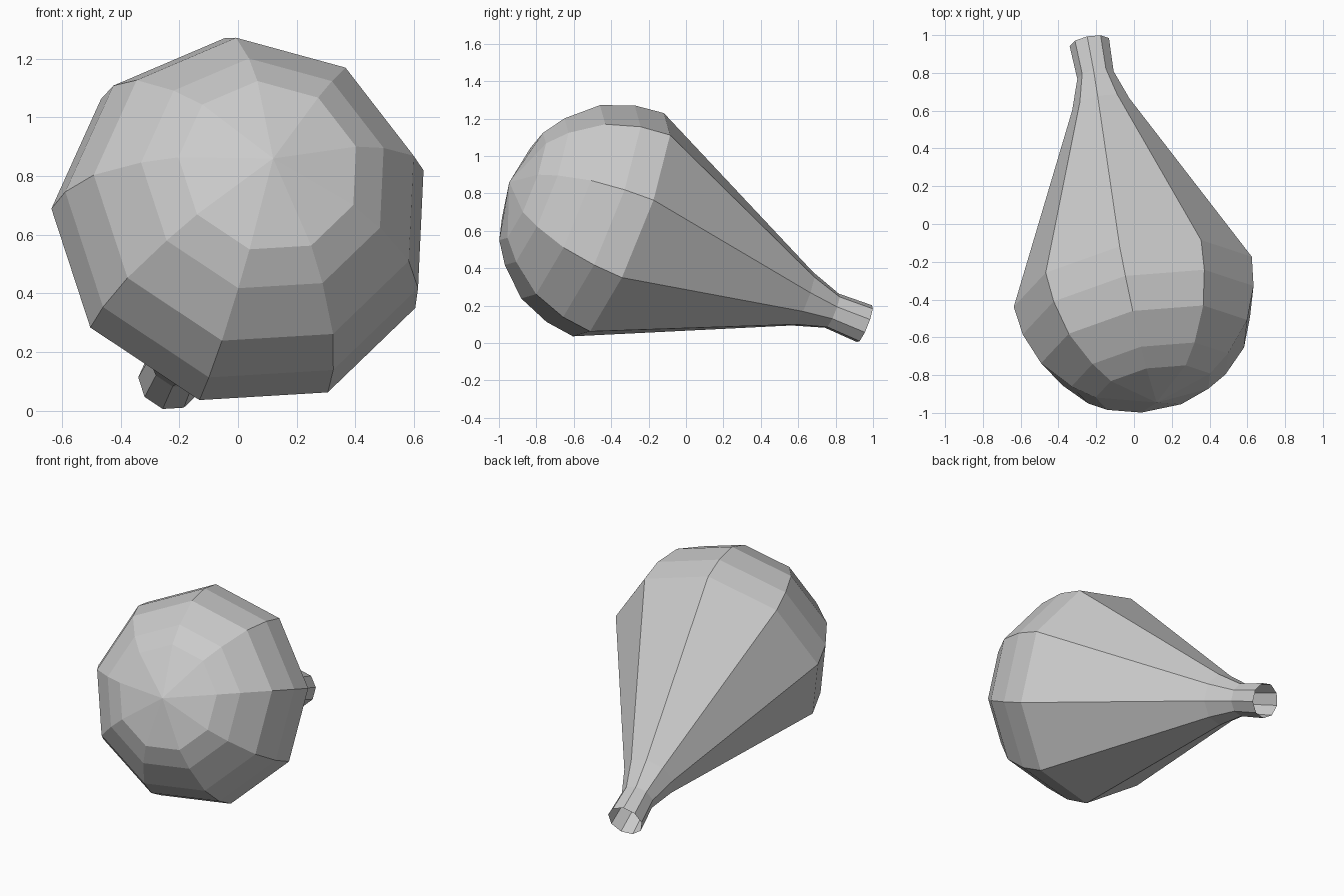
import bpy, bmesh, math
from mathutils import Vector

if "Cube" in bpy.data.objects:
    bpy.data.objects.remove(bpy.data.objects["Cube"])

SIDES = 9
APEX = Vector((0.12, -0.945, 0.86))
AXIS = Vector((-0.171, 0.918, -0.366)).normalized()

# reference direction of one ridge, perpendicular to the axis
u = Vector((-0.138, -0.264, -0.58))
u = (u - AXIS * u.dot(AXIS)).normalized()
v = AXIS.cross(u)

# profile: (distance along axis from the tip, radius)
profile = [
    (0.078, 0.315), (0.16, 0.43), (0.315, 0.567), (0.492, 0.635), (0.655, 0.655),  # round bulb
    (1.715, 0.157), (1.887, 0.10), (2.077, 0.108),                                # cone and open neck
]

bm = bmesh.new()
tip = bm.verts.new(APEX)
rings = []
for t, r in profile:
    ring = []
    for i in range(SIDES):
        a = 2 * math.pi * i / SIDES
        ring.append(bm.verts.new(APEX + AXIS * t + (u * math.cos(a) + v * math.sin(a)) * r))
    rings.append(ring)

# tip fan and side faces, neck end left open
for i in range(SIDES):
    j = (i + 1) % SIDES
    bm.faces.new((tip, rings[0][j], rings[0][i]))
    for a, b in zip(rings, rings[1:]):
        bm.faces.new((a[i], a[j], b[j], b[i]))
bmesh.ops.recalc_face_normals(bm, faces=bm.faces)

mesh = bpy.data.meshes.new("bulb_shell")
bm.to_mesh(mesh)
bm.free()
bpy.context.collection.objects.link(bpy.data.objects.new("bulb_shell", mesh))
